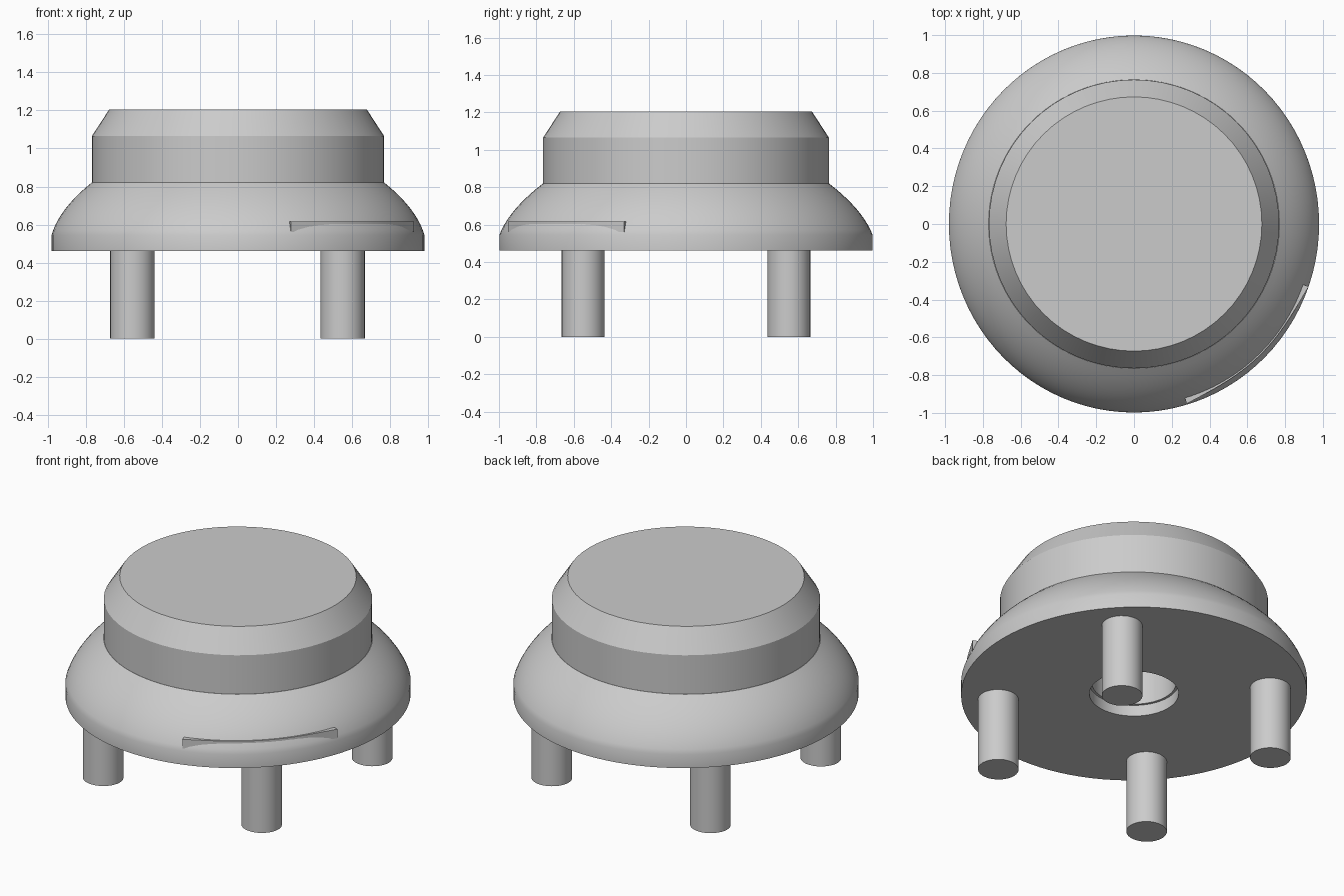
import bpy, bmesh, math

cube = bpy.data.objects.get("Cube")
if cube:
    bpy.data.objects.remove(cube)

grey = bpy.data.materials.new("plain_grey")
grey.use_nodes = True
colour = (0.6, 0.6, 0.6, 1)
grey.diffuse_color = colour
grey.node_tree.nodes["Principled BSDF"].inputs["Base Color"].default_value = colour


def finish(name, bm, angle=25):
    bmesh.ops.remove_doubles(bm, verts=bm.verts, dist=0.0001)
    bmesh.ops.recalc_face_normals(bm, faces=bm.faces)
    mesh = bpy.data.meshes.new(name)
    bm.to_mesh(mesh)
    bm.free()
    mesh.materials.append(grey)
    obj = bpy.data.objects.new(name, mesh)
    bpy.context.collection.objects.link(obj)
    bpy.ops.object.select_all(action='DESELECT')
    obj.select_set(True)
    bpy.context.view_layer.objects.active = obj
    bpy.ops.object.shade_smooth_by_angle(angle=math.radians(angle))
    return obj


def lathe(name, profile, sides, angle=25):
    """Spin a closed (radius x, radius y, height) profile around z."""
    bm = bmesh.new()
    rings = []
    for i in range(sides):
        a = math.tau * i / sides
        rings.append([bm.verts.new((rx * math.cos(a), ry * math.sin(a), z))
                      for rx, ry, z in profile])
    for i, ring in enumerate(rings):
        after = rings[(i + 1) % sides]
        for k in range(len(profile) - 1):
            bm.faces.new((ring[k], after[k], after[k + 1], ring[k + 1]))
    return finish(name, bm, angle)


# Domed base with a flat rim and a round socket underneath
dome = []
for k in range(11):
    t = k / 10
    r = 0.98 - 0.08 * t - 0.13 * t * t
    dome.append((r, r * (1.018 - 0.025 * t), 0.545 + 0.275 * t))
base = [(0, 0, 0.82), (0.24, 0.24, 0.82), (0.24, 0.24, 0.53), (0.255, 0.255, 0.53),
        (0.255, 0.255, 0.46), (0.98, 0.998, 0.46)] + dome + [(0, 0, 0.82)]
lathe("domed_base", base, 96)

# Upper drum with a bevelled top edge
lathe("upper_drum", [(0, 0, 0.80), (0.768, 0.764, 0.80), (0.768, 0.764, 1.065),
                     (0.677, 0.673, 1.205), (0, 0, 1.205)], 64)

# Four round legs
for side, x in (("left", 0.55), ("right", -0.555)):
    for end, y in (("front", -0.55), ("back", 0.55)):
        leg = lathe(end + "_" + side + "_leg",
                    [(0, 0, 0), (0.117, 0.115, 0), (0.117, 0.115, 0.48), (0, 0, 0.48)], 32)
        leg.location = (x, y, 0)

# Thin curved ledge on the front left of the dome, proud at its ends
bm = bmesh.new()
sections = []
steps = 24
for i in range(steps + 1):
    t = 2 * i / steps - 1
    a = math.radians(-46.5 + 27 * t)
    outer = 0.957 + 0.024 * t ** 4
    sections.append([bm.verts.new((r * math.cos(a), r * 1.012 * math.sin(a), z))
                     for r, z in ((0.88, 0.56), (outer, 0.56), (outer, 0.617), (0.88, 0.617))])
for a, b in zip(sections, sections[1:]):
    for k in range(4):
        n = (k + 1) % 4
        bm.faces.new((a[k], b[k], b[n], a[n]))
bm.faces.new(sections[0])
bm.faces.new(sections[-1][::-1])
finish("front_ledge", bm)
